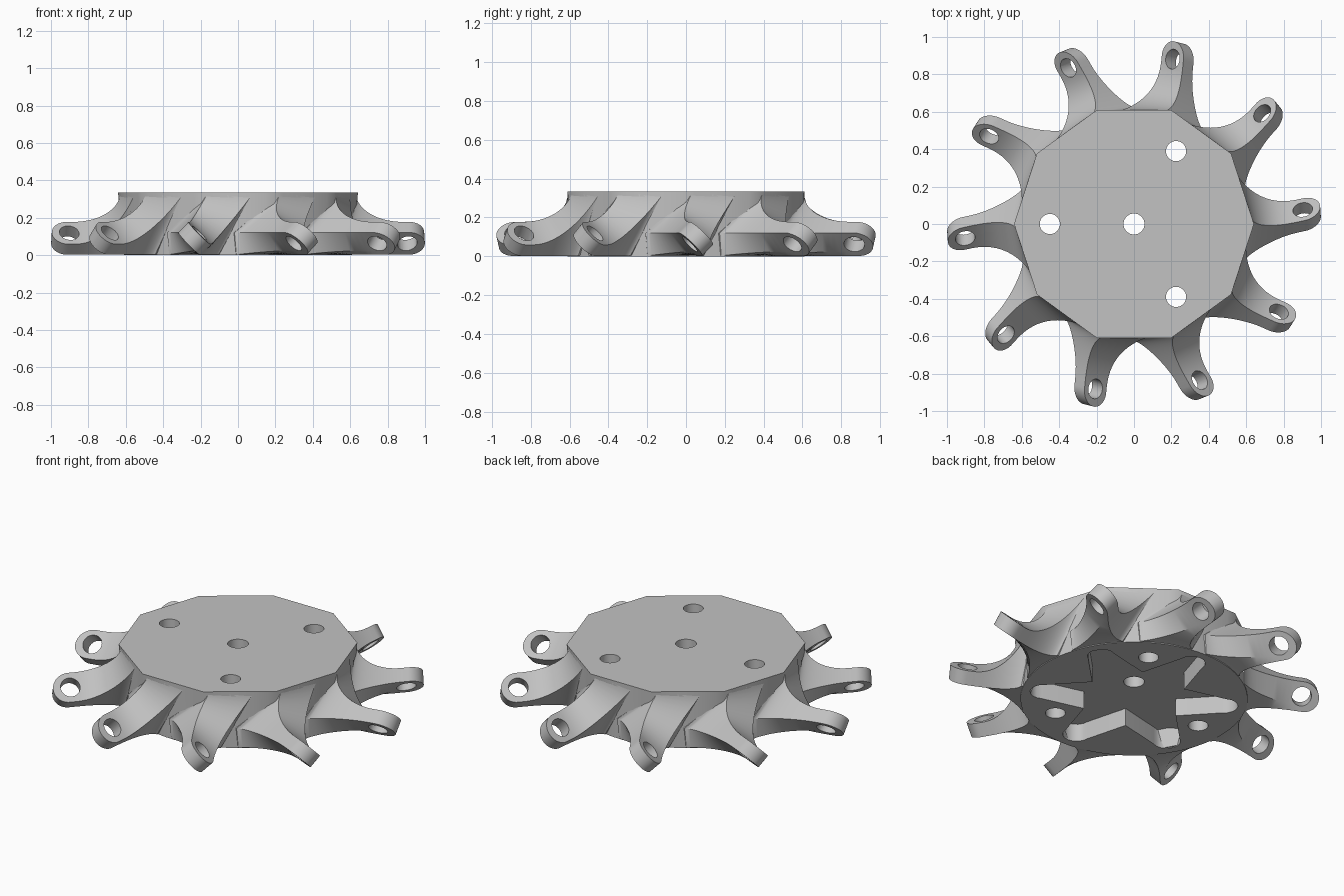
import bpy, bmesh
from math import sin, cos, pi, radians, sqrt
from mathutils import Matrix, Vector

cube = bpy.data.objects.get("Cube")
if cube:
    bpy.data.objects.remove(cube, do_unlink=True)

ARMS = 10
START = radians(3)
HEIGHT = 0.335

grey = bpy.data.materials.new("plain grey")
grey.use_nodes = True
colour = (0.54, 0.54, 0.54, 1)
grey.diffuse_color = colour
grey.node_tree.nodes["Principled BSDF"].inputs["Base Color"].default_value = colour


def loft(name, rings):
    """Skin a list of equal closed rings and cap both ends."""
    bm = bmesh.new()
    rows = [[bm.verts.new(p) for p in ring] for ring in rings]
    n = len(rows[0])
    for low, high in zip(rows, rows[1:]):
        for i in range(n):
            j = (i + 1) % n
            bm.faces.new((low[i], low[j], high[j], high[i]))
    bm.faces.new(rows[0][::-1])
    bm.faces.new(rows[-1])
    bmesh.ops.recalc_face_normals(bm, faces=bm.faces)
    mesh = bpy.data.meshes.new(name)
    bm.to_mesh(mesh)
    bm.free()
    mesh.materials.append(grey)
    obj = bpy.data.objects.new(name, mesh)
    bpy.context.collection.objects.link(obj)
    return obj


def cylinder(radius, depth, matrix):
    ring = [(radius * cos(a * pi / 16), radius * sin(a * pi / 16)) for a in range(32)]
    return loft("cutter", [[matrix @ Vector((x, y, z)) for x, y in ring]
                           for z in (-depth / 2, depth / 2)])


def cut(obj, cutter):
    cutter.hide_render = True
    bpy.context.view_layer.objects.active = obj
    mod = obj.modifiers.new("cut", 'BOOLEAN')
    mod.operation, mod.solver, mod.object = 'DIFFERENCE', 'EXACT', cutter
    bpy.ops.object.modifier_apply(modifier=mod.name)
    bpy.data.objects.remove(cutter, do_unlink=True)


def smooth(obj):
    bpy.ops.object.select_all(action='DESELECT')
    obj.select_set(True)
    bpy.context.view_layer.objects.active = obj
    bpy.ops.object.shade_smooth_by_angle(angle=radians(32))


# Hub: round at the bottom, ten-sided at the top
STEPS = 80
bottom, top = [], []
for i in range(STEPS):
    a = 2 * pi * i / STEPS
    r = 0.61 / cos(a % (pi / 5) - pi / 10)
    bottom.append((0.61 * cos(a), 0.61 * sin(a), 0))
    top.append((r * cos(a), r * sin(a), HEIGHT))
hub = loft("hub", [bottom, top])

# Six-armed tapered pocket under the hub
outline = []
for k in range(6):
    turn = Matrix.Rotation(radians(29 + 60 * k), 3, 'Z')
    outline.append(turn @ Vector((0.25, -0.144, 0)))
    for i in range(9):
        a = -pi / 2 + pi * i / 8
        outline.append(turn @ Vector((0.49 + 0.075 * cos(a), 0.075 * sin(a), 0)))
cut(hub, loft("cutter", [[p + Vector((0, 0, z)) for p in outline] for z in (-0.1, 0.105)]))

# Shaft hole and three bolt holes
cut(hub, cylinder(0.056, 2, Matrix()))
for k in range(3):
    a = radians(60 + 120 * k)
    cut(hub, cylinder(0.054, 2, Matrix.Translation((0.45 * cos(a), 0.45 * sin(a), 0))))
smooth(hub)

# Arm: slanted lug flaring into a fin on the hub
LUG, HALF, THICK, MID, SKEW = 0.916, 0.084, 0.04, 0.09, 0.16
TOP = HEIGHT - 0.002
# Root corners: sideways offset, height, inward shift
ROOT = [(-0.25, 0.12, 0.012), (0.0, TOP, 0.0), (0.25, TOP, 0.02),
        (0.06, 0.003, 0.01), (-0.24, 0.003, 0.015)]


def section(r, half):
    u = min(1, max(0, (0.88 - r) / 0.25))
    flare = 1 - sqrt(1 - u * u)
    k = sqrt(0.5)
    lean = SKEW * (r - 0.9)
    tip = [(k * (a + b) + lean, MID + k * (a - b)) for a, b in
           ((-THICK, -half), (THICK, -half), (THICK, half), (-THICK, half), (-THICK, half * 0.6))]
    ring = []
    for (t0, z0), (t1, z1, inward) in zip(tip, ROOT):
        t = (t0 + (t1 - t0) * flare) / r
        d = r - inward * flare
        ring.append((d * cos(t), d * sin(t), z0 + (z1 - z0) * flare))
    return ring


rings = [section(0.585, HALF)]
for i in range(15):
    rings.append(section(0.88 - 0.25 * cos(pi / 2 * i / 14), HALF))
for i in range(11):
    a = radians(8.5 * i)
    rings.append(section(LUG + HALF * sin(a), HALF * cos(a)))
arm = loft("arm", rings)

# Slanted pin hole through the lug
cut(arm, cylinder(0.053, 0.4, Matrix.Translation((0.905, 0, MID)) @ Matrix.Rotation(-pi / 4, 4, 'X')))
smooth(arm)

for k in range(ARMS):
    copy = arm if k == 0 else arm.copy()
    if k:
        bpy.context.collection.objects.link(copy)
    copy.name = f"arm_{k + 1}"
    copy.rotation_euler.z = START + 2 * pi * k / ARMS
